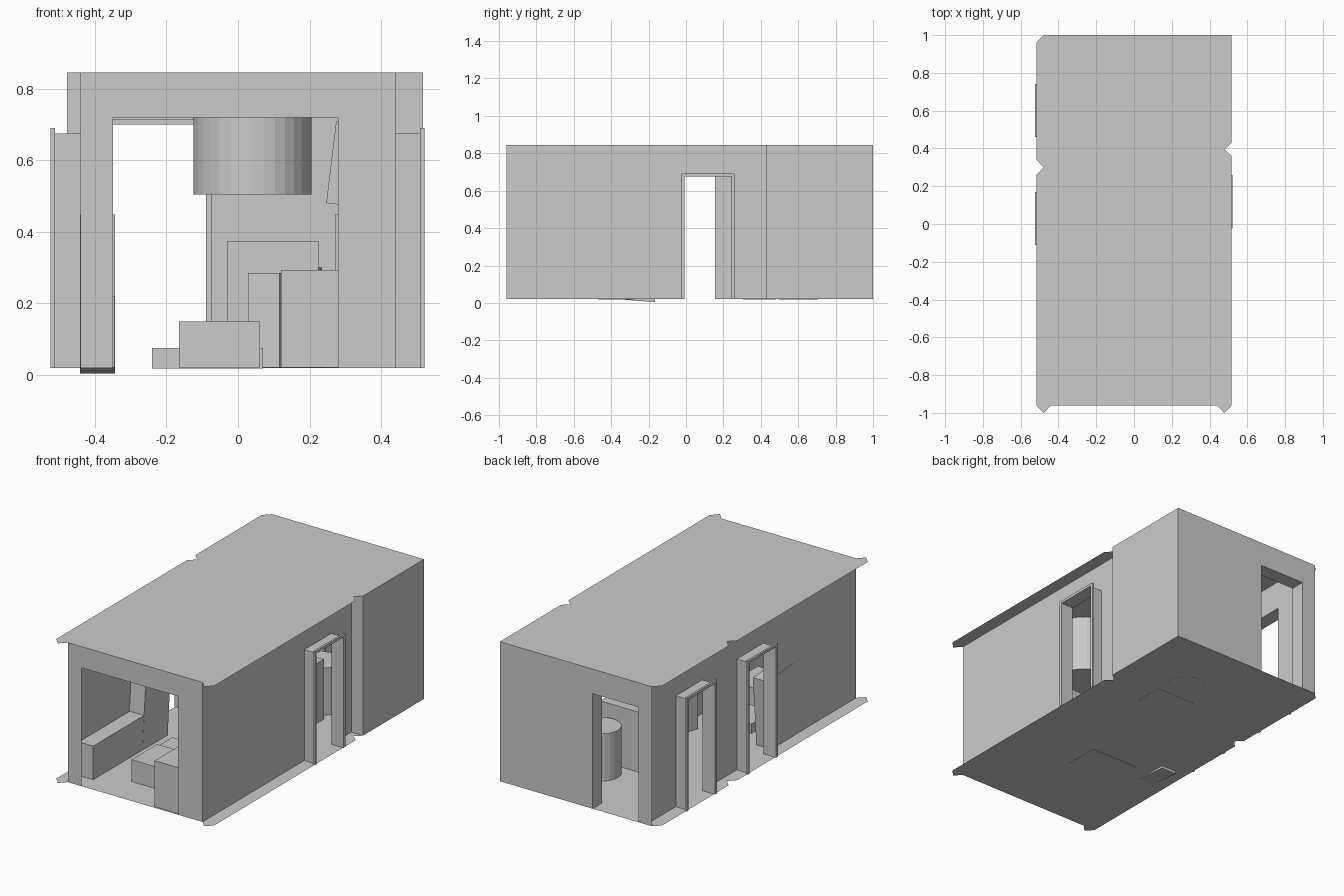
import bpy, bmesh, math
from mathutils import Vector

if "Cube" in bpy.data.objects:
    bpy.data.objects.remove(bpy.data.objects["Cube"])

FLOOR, CEIL, DOOR = 0.02, 0.845, 0.675


def sheet(name, faces):
    """Open surface made of flat polygons."""
    bm = bmesh.new()
    for f in faces:
        bm.faces.new([bm.verts.new(p) for p in f])
    me = bpy.data.meshes.new(name)
    bm.to_mesh(me)
    bm.free()
    ob = bpy.data.objects.new(name, me)
    bpy.context.collection.objects.link(ob)
    return ob


def box(name, x, y, z, rot=(0, 0, 0)):
    bpy.ops.mesh.primitive_cube_add(
        size=1, location=[(a + b) / 2 for a, b in (x, y, z)], rotation=rot)
    ob = bpy.context.object
    ob.name = name
    ob.scale = (x[1] - x[0], y[1] - y[0], z[1] - z[0])
    return ob


def cylinder(name, r, x, y, z0, z1, sides=32):
    bpy.ops.mesh.primitive_cylinder_add(
        vertices=sides, radius=r, depth=z1 - z0, location=(x, y, (z0 + z1) / 2))
    bpy.context.object.name = name


def wall(name, a, b, openings=()):
    """Single-sided wall from a to b; openings are (start, end, top) along it."""
    a, b = Vector(a), Vector(b)
    d = (b - a).normalized()
    prof = [(0, FLOOR)]
    for s, e, top in openings:
        prof += [(s, FLOOR), (s, top), (e, top), (e, FLOOR)]
    length = (b - a).length
    prof += [(length, FLOOR), (length, CEIL), (0, CEIL)]
    sheet(name, [[(*(a + d * s), z) for s, z in prof]])


def door_frame(name, s0, s1, top, d0, d1, along_y):
    """Thin sleeve through the wall with a narrow trim around its end."""
    def p(s, d, z):
        return (d, s, z) if along_y else (s, d, z)
    path = [(s0, FLOOR), (s0, top), (s1, top), (s1, FLOOR)]
    t = 0.016
    rim = [(s0 - t, FLOOR), (s0 - t, top + t), (s1 + t, top + t), (s1 + t, FLOOR)]
    lip = d1 + math.copysign(0.006, d1 - d0)
    back = d1 - math.copysign(0.006, d1 - d0)
    faces = []
    for i in range(3):
        (a, za), (b, zb) = path[i], path[i + 1]
        (ra, rza), (rb, rzb) = rim[i], rim[i + 1]
        faces.append([p(a, d0, za), p(b, d0, zb), p(b, lip, zb), p(a, lip, za)])
        faces.append([p(ra, back, rza), p(rb, back, rzb), p(rb, lip, rzb), p(ra, lip, rza)])
        for d in (back, lip):
            faces.append([p(a, d, za), p(b, d, zb), p(rb, d, rzb), p(ra, d, rza)])
    sheet(name, faces)


# Floor and ceiling share a notched outline
W, N = 0.517, 0.478
outline = [(-N, 1), (W, 1), (W, .43), (N, .395), (W, .36), (W, -.96), (N, -1),
           (.44, -.96), (-.44, -.96), (-N, -1), (-W, -.96), (-W, .26),
           (-N, .3), (-W, .34), (-W, .96)]
for name, z in (("floor", FLOOR), ("ceiling", CEIL)):
    sheet(name, [[(x, y, z) for x, y in outline]])

# Walls
wall("front_wall", (-.44, -.96), (.44, -.96), [(.09, .72, .72)])
wall("left_wall", (-.44, -.96), (-.44, 1),
     [(.866, 1.114, DOOR), (1.436, 1.684, DOOR)])
wall("right_wall", (.44, -.96), (.44, .43), [(.951, 1.203, DOOR)])
wall("right_wall_step", (.44, .43), (W, .43))
wall("right_back_wall", (W, .43), (W, 1))
wall("back_wall", (-N, 1), (W, 1), [(.09, .388, .70)])

# Door frames
door_frame("right_door_frame", -.009, .243, DOOR, .44, .515, True)
for y in (-.094, .476):
    door_frame("left_door_frame", y, y + .248, DOOR, -.44, -.518, True)
door_frame("back_door_frame", -.388, -.09, .70, 1.0, .92, False)

# Front room furniture
box("left_bench", (-.438, -.345), (-.86, -.36), (.021, .22))
box("leaning_cabinet", (-.442, -.344), (-.385, -.15), (.013, .44),
    (math.radians(-4.5), 0, 0))
box("front_seat", (-.165, .062), (-.76, -.52), (.021, .15))
box("low_table", (-.24, .07), (-.47, -.27), (.018, .075))
box("counter", (.12, .438), (-.95, -.2), (.021, .293))
box("counter_end", (.045, .14), (-.17, -.05), (.021, .285), (0, 0, math.radians(-20)))
box("counter_cabinet", (.272, .438), (-.6, -.3), (.293, .45))
box("tilted_hood", (.26, .42), (-.58, -.32), (.47, .70), (0, math.radians(7), 0))
cylinder("hanging_drum", .165, .04, -.39, .505, .84)

# Back room furniture
box("desk", (-.03, .225), (.305, .48), (.019, .375))
cylinder("round_stool", .105, .13, .6, .019, .30, 24)
